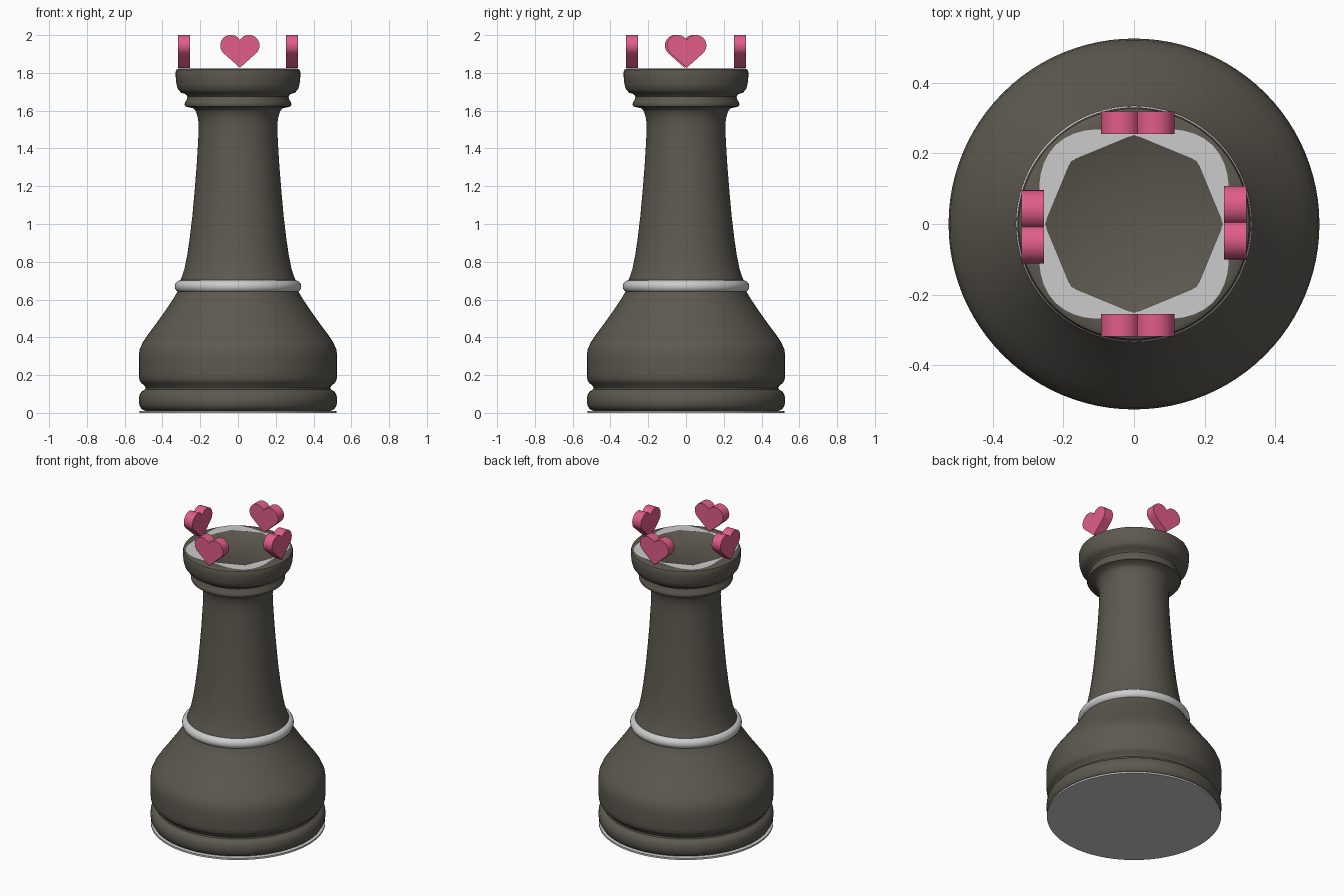
import bpy, bmesh
from math import sin, cos, pi, radians, acos, atan2, hypot
from mathutils import Matrix

if "Cube" in bpy.data.objects:
    bpy.data.objects.remove(bpy.data.objects["Cube"])


def material(name, rgb):
    m = bpy.data.materials.new(name)
    m.diffuse_color = (*rgb, 1)
    m.use_nodes = True
    m.node_tree.nodes["Principled BSDF"].inputs["Base Color"].default_value = m.diffuse_color
    return m


dark = material("dark_wood", (0.11, 0.10, 0.08))
pink = material("pink", (0.75, 0.11, 0.25))


def finish(name, bm, mat=None, angle=40):
    bmesh.ops.recalc_face_normals(bm, faces=bm.faces[:])
    me = bpy.data.meshes.new(name)
    bm.to_mesh(me)
    bm.free()
    ob = bpy.data.objects.new(name, me)
    bpy.context.collection.objects.link(ob)
    if mat:
        me.materials.append(mat)
    bpy.ops.object.select_all(action='DESELECT')
    ob.select_set(True)
    bpy.context.view_layer.objects.active = ob
    bpy.ops.object.shade_smooth_by_angle(angle=radians(angle))
    return ob


def lathe(name, profile, mat=None, steps=96):
    bm = bmesh.new()
    vs = [bm.verts.new((r, 0, z)) for r, z in profile]
    es = [bm.edges.new(p) for p in zip(vs, vs[1:])]
    bmesh.ops.spin(bm, geom=vs + es, cent=(0, 0, 0), axis=(0, 0, 1),
                   angle=2 * pi, steps=steps)
    bmesh.ops.remove_doubles(bm, verts=bm.verts[:], dist=1e-5)
    return finish(name, bm, mat)


# turned body: foot, bell, shaft, flange and collar with a shallow dished top
lathe("body", [
    (0, 0.011), (0.49, 0.011), (0.51, 0.02), (0.522, 0.04), (0.525, 0.065),
    (0.522, 0.095), (0.51, 0.113), (0.492, 0.124), (0.489, 0.133),
    (0.495, 0.145), (0.512, 0.158), (0.522, 0.175), (0.525, 0.2),
    (0.525, 0.30), (0.521, 0.335), (0.505, 0.372), (0.475, 0.417),
    (0.43, 0.477), (0.385, 0.54), (0.345, 0.60), (0.315, 0.65),
    (0.31, 0.69), (0.298, 0.72), (0.283, 0.765), (0.268, 0.84),
    (0.255, 0.93), (0.242, 1.04), (0.23, 1.17), (0.219, 1.31),
    (0.211, 1.44), (0.208, 1.52), (0.212, 1.56), (0.222, 1.595),
    (0.235, 1.612), (0.278, 1.622), (0.283, 1.632), (0.28, 1.645),
    (0.27, 1.66), (0.268, 1.675), (0.278, 1.688), (0.302, 1.695),
    (0.318, 1.715), (0.326, 1.74), (0.33, 1.78), (0.33, 1.805),
    (0.326, 1.816), (0.315, 1.822), (0.25, 1.822), (0.24, 1.815), (0, 1.813)], dark)

# grey base pad
lathe("base_pad", [(0, 0), (0.522, 0), (0.522, 0.011), (0, 0.011)])

# grey waist ring
lathe("waist_ring", [(0.302 + 0.033 * cos(a), 0.67 + 0.033 * sin(a))
                     for a in (i * pi / 8 for i in range(17))])

# grey crown inlay: eight-sided opening, squarish outer edge
bm = bmesh.new()
n = 64
inner, outer = [], []
for i in range(n):
    a = 2 * pi * i / n
    off = (a % (pi / 4)) - pi / 8
    ri = 0.252 * cos(pi / 8) / cos(off)
    ro = 0.29 - 0.025 * cos(4 * a)
    inner.append(bm.verts.new((ri * cos(a), ri * sin(a), 1.824)))
    outer.append(bm.verts.new((ro * cos(a), ro * sin(a), 1.824)))
for i in range(n):
    j = (i + 1) % n
    bm.faces.new((inner[i], outer[i], outer[j], inner[j]))
finish("crown_inlay", bm)


# four upright hearts around the crown
def heart(name, turn, shift):
    r, cx, cz, drop = 0.056, 0.048, 1.945, 0.118
    start = atan2(-drop, -cx) + acos(r / hypot(drop, cx))
    end = acos(-cx / r)
    k = 16
    arc = [(cx + r * cos(start + (end - start) * i / k),
            cz + r * sin(start + (end - start) * i / k)) for i in range(k + 1)]
    outline = [(0, cz - drop)] + arc + [(-x, z) for x, z in reversed(arc[:-1])]
    bm = bmesh.new()
    f = bm.faces.new([bm.verts.new((x + shift, -0.318, z)) for x, z in outline])
    ext = bmesh.ops.extrude_face_region(bm, geom=[f])
    bmesh.ops.translate(bm, vec=(0, 0.063, 0),
                        verts=[v for v in ext["geom"] if isinstance(v, bmesh.types.BMVert)])
    bm.transform(Matrix.Rotation(turn, 4, 'Z'))
    finish(name, bm, pink, 30)


for side, turn, shift in (("front", 0, 0.01), ("right", pi / 2, 0.004),
                          ("back", pi, -0.01), ("left", -pi / 2, 0.008)):
    heart("heart_" + side, turn, shift)
